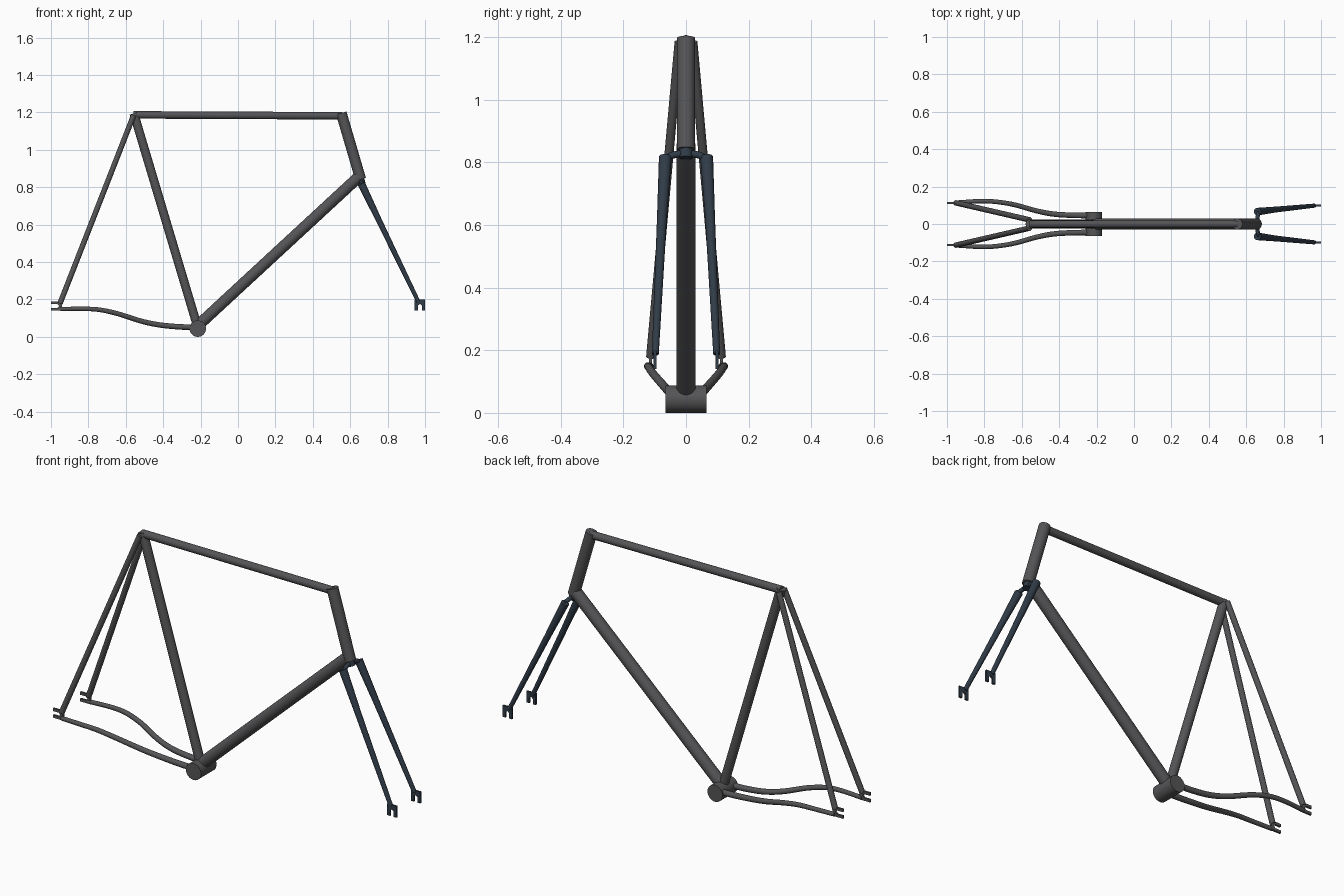
import bpy, bmesh
from mathutils import Vector

if "Cube" in bpy.data.objects:
    bpy.data.objects.remove(bpy.data.objects["Cube"])


def material(name, rgb):
    m = bpy.data.materials.new(name)
    m.diffuse_color = (*rgb, 1)
    m.use_nodes = True
    m.node_tree.nodes["Principled BSDF"].inputs["Base Color"].default_value = m.diffuse_color
    return m


GREY = material("frame_grey", (0.09, 0.09, 0.095))
NAVY = material("fork_navy", (0.03, 0.045, 0.065))


def finish(ob, mat, smooth=True):
    ob.data.materials.append(mat)
    if smooth:
        bpy.ops.object.select_all(action='DESELECT')
        ob.select_set(True)
        bpy.context.view_layer.objects.active = ob
        bpy.ops.object.shade_smooth_by_angle()
    return ob


def new_object(name, bm):
    me = bpy.data.meshes.new(name)
    bmesh.ops.recalc_face_normals(bm, faces=bm.faces)
    bm.to_mesh(me)
    bm.free()
    ob = bpy.data.objects.new(name, me)
    bpy.context.collection.objects.link(ob)
    return ob


def smooth_path(pts, steps=6):
    """Catmull-Rom interpolation through the points."""
    p = [Vector(q) for q in pts]
    p = [2 * p[0] - p[1]] + p + [2 * p[-1] - p[-2]]
    out = []
    for a, b, c, d in zip(p, p[1:], p[2:], p[3:]):
        for i in range(steps):
            t = i / steps
            out.append(0.5 * (2 * b + (c - a) * t + (2 * a - 5 * b + 4 * c - d) * t * t
                              + (3 * b - a - 3 * c + d) * t ** 3))
    return out + [p[-2]]


def tube(name, pts, r0, r1=None, mat=GREY, sides=24, wide=1.0):
    """Capped tube along a path; 'wide' stretches the section in the x-z plane."""
    from math import cos, sin, tau
    r1 = r0 if r1 is None else r1
    pts = [Vector(p) for p in pts]
    bm = bmesh.new()
    rings = []
    n = len(pts)
    for i, p in enumerate(pts):
        d = (pts[min(i + 1, n - 1)] - pts[max(i - 1, 0)]).normalized()
        ref = Vector((1, 0, 0)) if abs(d.y) > 0.8 else Vector((0, 1, 0))
        u = d.cross(ref).normalized()
        v = d.cross(u)
        r = r0 + (r1 - r0) * i / (n - 1)
        rings.append([bm.verts.new(p + u * r * wide * cos(tau * k / sides) + v * r * sin(tau * k / sides))
                      for k in range(sides)])
    for a, b in zip(rings, rings[1:]):
        for k in range(sides):
            j = (k + 1) % sides
            bm.faces.new((a[k], a[j], b[j], b[k]))
    bm.faces.new(rings[0])
    bm.faces.new(rings[-1])
    return finish(new_object(name, bm), mat)


def plate(name, outline, y, thick, mat):
    """Flat plate cut from an x-z outline, centred on y."""
    bm = bmesh.new()
    f = bm.faces.new([bm.verts.new((x, y - thick / 2, z)) for x, z in outline])
    ext = bmesh.ops.extrude_face_region(bm, geom=[f])
    bmesh.ops.translate(bm, vec=(0, thick, 0),
                        verts=[e for e in ext['geom'] if isinstance(e, bmesh.types.BMVert)])
    return finish(new_object(name, bm), mat, False)


# Main triangle
tube("top_tube", [(-0.56, 0, 1.187), (0.555, 0, 1.182)], 0.02)
tube("head_tube", [(0.552, 0, 1.197), (0.656, 0, 0.842)], 0.029)
tube("down_tube", [(0.645, 0, 0.855), (-0.215, 0, 0.06)], 0.0305)
tube("seat_tube", [(-0.557, 0, 1.195), (-0.215, 0, 0.05)], 0.0235)
tube("bottom_bracket", [(-0.215, -0.065, 0.044), (-0.215, 0.065, 0.044)], 0.044, sides=32)

# Fork steerer and arched crown
tube("steerer", [(0.65, 0, 0.86), (0.662, 0, 0.815)], 0.021, mat=NAVY)
crown = [(0.67, -0.07, 0.80), (0.664, -0.055, 0.818), (0.66, -0.03, 0.826), (0.66, 0, 0.828),
         (0.66, 0.03, 0.826), (0.664, 0.055, 0.818), (0.67, 0.07, 0.80)]
tube("fork_crown", smooth_path(crown, 4), 0.011, mat=NAVY, wide=1.0)

# Dropout outlines: rear opens backwards, front opens downwards
rear_outline = [(-0.94, 0.14), (-1.0, 0.14), (-1.0, 0.155), (-0.965, 0.155), (-0.957, 0.165),
                (-0.965, 0.175), (-1.0, 0.175), (-1.0, 0.19), (-0.94, 0.19)]
front_outline = [(0.945, 0.2), (0.945, 0.14), (0.962, 0.14), (0.962, 0.168), (0.9725, 0.177),
                 (0.983, 0.168), (0.983, 0.14), (1.0, 0.14), (1.0, 0.2)]

chain_path = [(-0.2, 0.046, 0.052), (-0.3, 0.046, 0.053), (-0.42, 0.052, 0.064), (-0.52, 0.07, 0.085),
              (-0.64, 0.103, 0.123), (-0.74, 0.119, 0.145), (-0.83, 0.122, 0.15), (-0.95, 0.115, 0.149)]

# Paired stays, blades and dropouts
for side, s in (("right", -1), ("left", 1)):
    tube("seat_stay_" + side, [(-0.558, s * 0.022, 1.185), (-0.952, s * 0.113, 0.178)], 0.0145)
    tube("chain_stay_" + side, smooth_path([(x, s * y, z) for x, y, z in chain_path]), 0.0155, 0.011)
    tube("fork_blade_" + side, [(0.66, s * 0.066, 0.818), (0.755, s * 0.077, 0.62), (0.964, s * 0.098, 0.188)],
         0.0205, 0.011, NAVY)
    plate("rear_dropout_" + side, rear_outline, s * 0.113, 0.01, GREY)
    plate("front_dropout_" + side, front_outline, s * 0.099, 0.01, NAVY)
